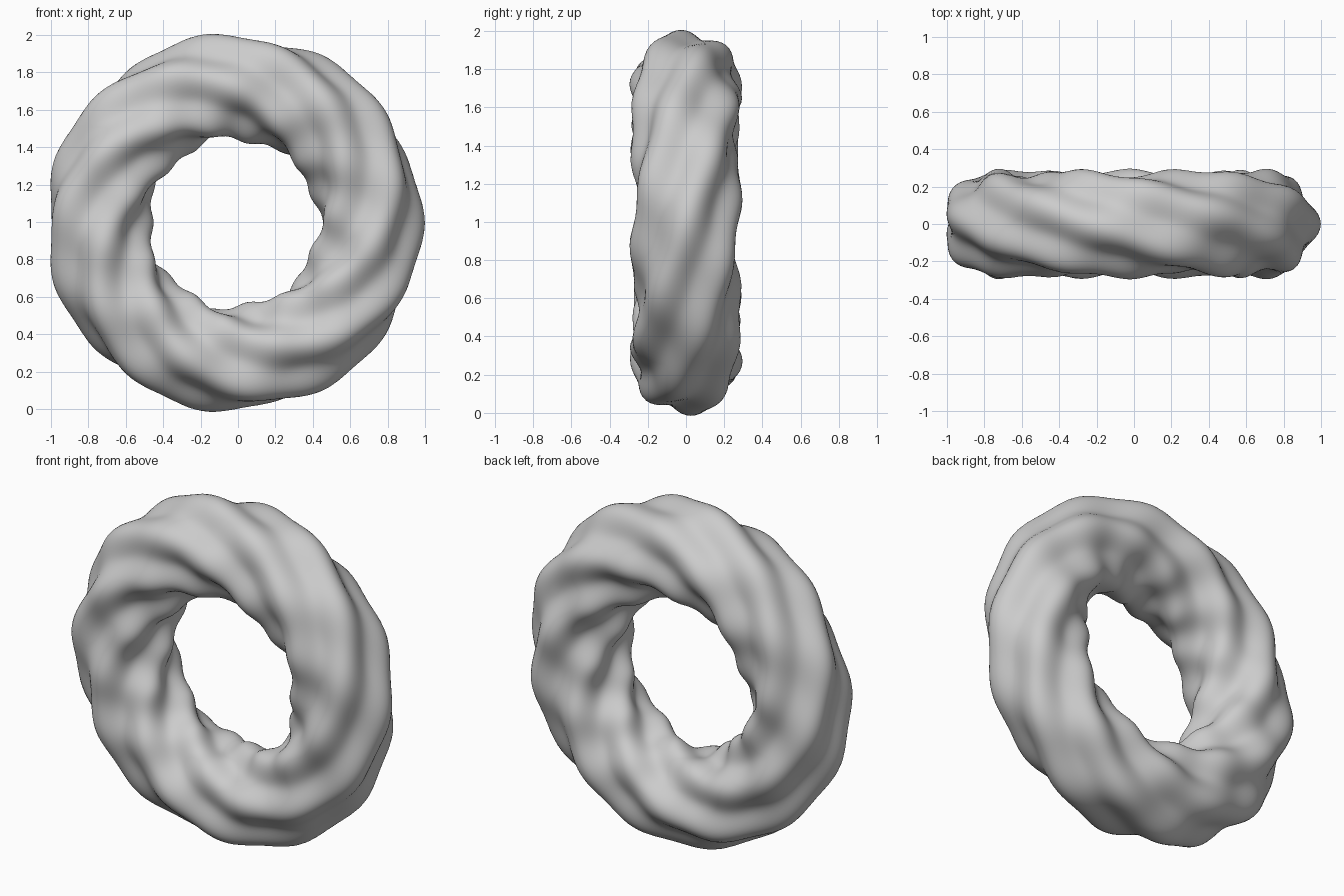
import bpy, bmesh
from math import sin, cos, tau

if "Cube" in bpy.data.objects:
    bpy.data.objects.remove(bpy.data.objects["Cube"])

MAJOR, MINOR = 0.725, 0.262
CX, CZ = -0.022, 0.995
NU, NV = 192, 72

# spiral ripples: (amplitude, waves around ring, waves around tube)
RIPPLES = [(0.025, 7, -5), (0.009, 11, 3)]

bm = bmesh.new()
rings = []
for i in range(NU):
    u = tau * i / NU
    ring = []
    for j in range(NV):
        v = tau * j / NV
        r = MINOR + sum(a * cos(k * u + m * v) for a, k, m in RIPPLES)
        d = MAJOR + r * cos(v)
        ring.append(bm.verts.new((CX + d * cos(u), r * sin(v), CZ + d * sin(u))))
    rings.append(ring)

# skin the tube, closed both ways
for i in range(NU):
    a, b = rings[i], rings[(i + 1) % NU]
    for j in range(NV):
        k = (j + 1) % NV
        bm.faces.new((a[j], a[k], b[k], b[j]))
bmesh.ops.recalc_face_normals(bm, faces=bm.faces)

mesh = bpy.data.meshes.new("rippled_ring")
bm.to_mesh(mesh)
bm.free()
mesh.shade_smooth()
obj = bpy.data.objects.new("rippled_ring", mesh)
bpy.context.collection.objects.link(obj)
